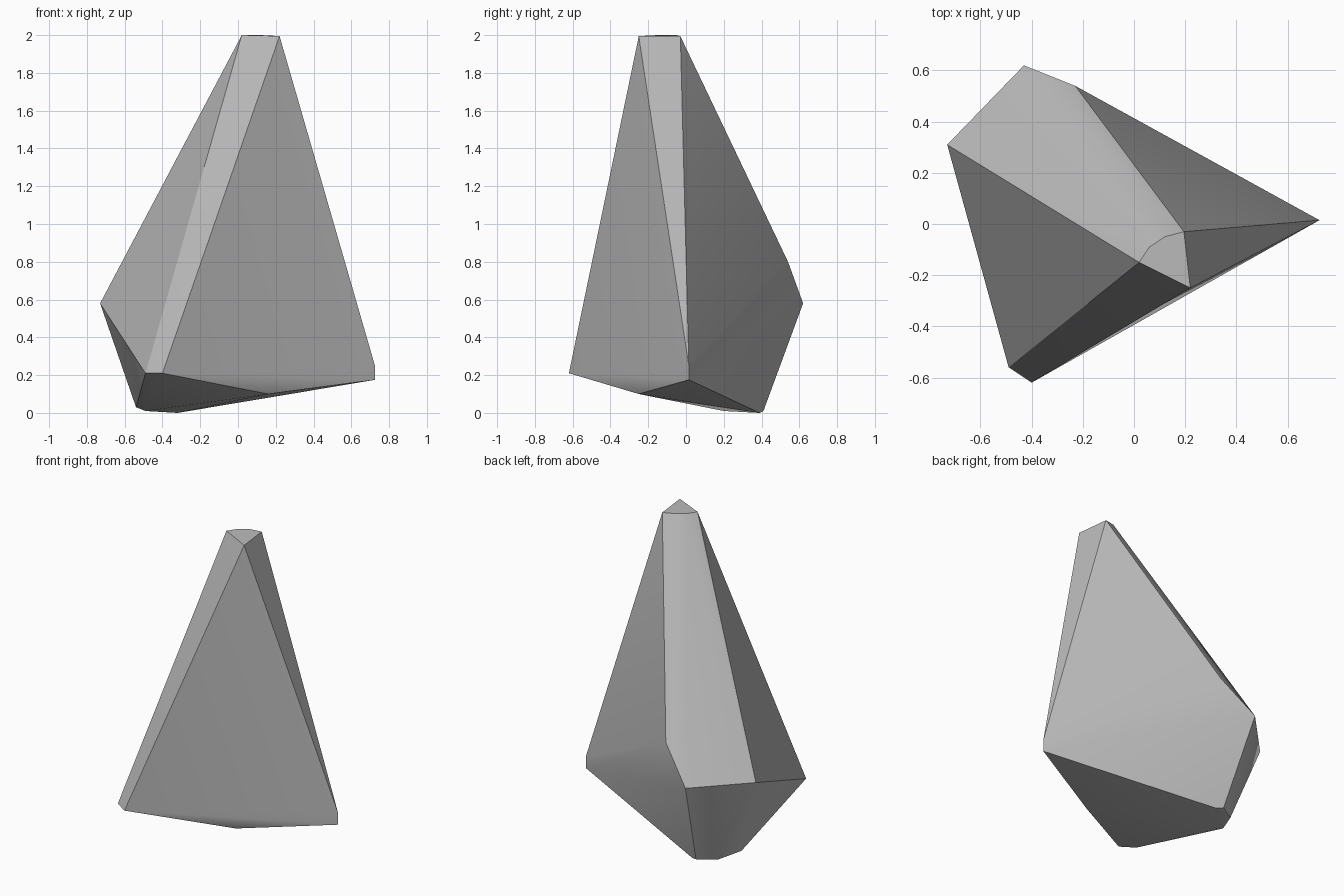
import bpy
import bmesh
import math

# Remove the default cube only
cube = bpy.data.objects.get("Cube")
if cube:
    bpy.data.objects.remove(cube, do_unlink=True)

# Stone colour
stone = bpy.data.materials.new("grey_stone")
stone.use_nodes = True
colour = (0.5, 0.5, 0.5, 1)
stone.diffuse_color = colour
stone.node_tree.nodes["Principled BSDF"].inputs["Base Color"].default_value = colour

# Chipped flat tip, with one rounded side
tip = [(0.02, -0.15, 2), (0.06, -0.09, 2), (0.12, -0.05, 2),
       (0.195, -0.03, 1.995), (0.22, -0.25, 1.995)]
# Widest corners around the body
body = [(-0.73, 0.31, 0.58), (-0.43, 0.62, 0.58), (-0.23, 0.54, 0.8),
        (0.725, 0.015, 0.25), (0.725, 0.015, 0.175),
        (-0.40, -0.62, 0.21), (-0.49, -0.56, 0.21), (0.16, -0.25, 0.1)]
# Worn underside
foot = [(-0.54, 0.19, 0.03), (-0.49, 0.2, 0.01), (-0.47, 0.34, 0.01),
        (-0.32, 0.39, 0.0), (-0.36, 0.41, 0.01), (-0.33, 0.38, 0.03)]

# Wrap the corners in a faceted convex shell
bm = bmesh.new()
for corner in tip + body + foot:
    bm.verts.new(corner)
hull = bmesh.ops.convex_hull(bm, input=bm.verts)
loose = set(hull["geom_interior"]) | set(hull["geom_unused"])
bmesh.ops.delete(bm, geom=[g for g in loose if isinstance(g, bmesh.types.BMVert)],
                 context="VERTS")
bmesh.ops.dissolve_limit(bm, angle_limit=math.radians(1),
                         verts=bm.verts, edges=bm.edges)
bmesh.ops.recalc_face_normals(bm, faces=bm.faces)

mesh = bpy.data.meshes.new("rock_shard")
bm.to_mesh(mesh)
bm.free()
mesh.materials.append(stone)
rock = bpy.data.objects.new("rock_shard", mesh)
bpy.context.collection.objects.link(rock)

# Soften shallow creases, keep the strong edges crisp
bpy.ops.object.select_all(action="DESELECT")
rock.select_set(True)
bpy.context.view_layer.objects.active = rock
bpy.ops.object.shade_smooth_by_angle(angle=math.radians(30))
